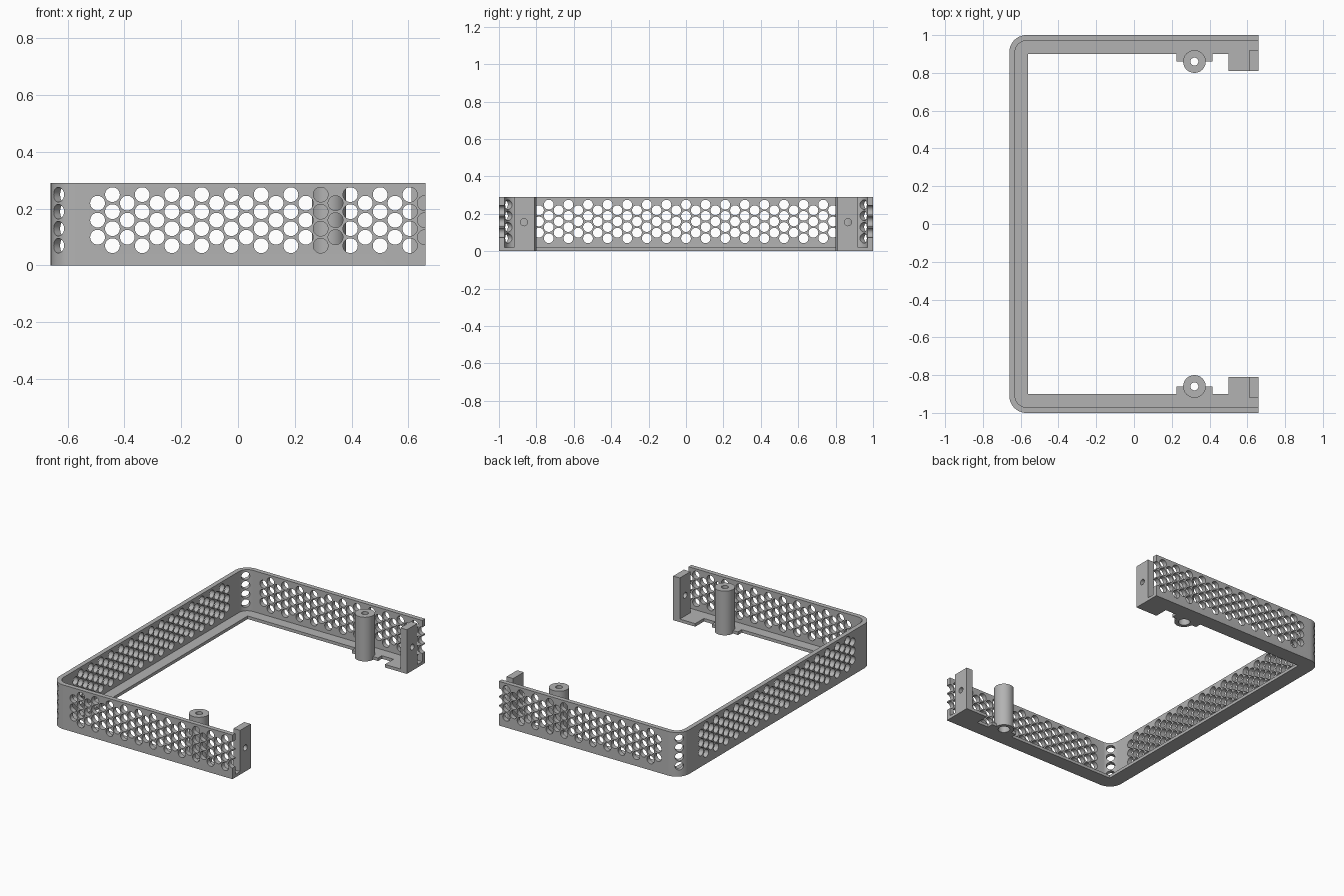
import bpy, bmesh, math
from mathutils import Matrix, Vector

cube = bpy.data.objects.get("Cube")
if cube:
    bpy.data.objects.remove(cube, do_unlink=True)

# Main dimensions
X, Y, H = 0.66, 1.0, 0.29
WALL, LIP, LIP_H, CORNER = 0.03, 0.10, 0.02, 0.09
HOLE_R, PITCH, ROW = 0.026, 0.0524, 0.06
POST_X, POST_Y, POST_R, BORE_R = 0.32, 0.86, 0.06, 0.021

grey = bpy.data.materials.new("mid_grey")
grey.use_nodes = True
grey.diffuse_color = (0.45, 0.45, 0.45, 1)
grey.node_tree.nodes["Principled BSDF"].inputs["Base Color"].default_value = grey.diffuse_color
parts = []


def finish(name, bm, part=True):
    bmesh.ops.recalc_face_normals(bm, faces=bm.faces)
    mesh = bpy.data.meshes.new(name)
    bm.to_mesh(mesh)
    bm.free()
    ob = bpy.data.objects.new(name, mesh)
    bpy.context.collection.objects.link(ob)
    if part:
        mesh.materials.append(grey)
        parts.append(ob)
    else:
        ob.hide_render = True
    return ob


def prism(name, outline, z0, z1):
    bm = bmesh.new()
    face = bm.faces.new([bm.verts.new((x, y, z0)) for x, y in outline])
    up = bmesh.ops.extrude_face_region(bm, geom=[face])["geom"]
    bmesh.ops.translate(bm, vec=(0, 0, z1 - z0),
                        verts=[v for v in up if isinstance(v, bmesh.types.BMVert)])
    return finish(name, bm)


def add_cylinder(bm, centre, axis, radius, depth, sides=32):
    turn = Vector(axis).to_track_quat('Z', 'Y').to_matrix().to_4x4()
    bmesh.ops.create_cone(bm, cap_ends=True, segments=sides, radius1=radius, radius2=radius,
                          depth=depth, matrix=Matrix.Translation(centre) @ turn)


def cut(target, bm):
    cutter = finish("cutter", bm, part=False)
    mod = target.modifiers.new("cut", 'BOOLEAN')
    mod.operation, mod.solver, mod.object = 'DIFFERENCE', 'EXACT', cutter
    graph = bpy.context.evaluated_depsgraph_get()
    mesh = bpy.data.meshes.new_from_object(target.evaluated_get(graph))
    target.modifiers.clear()
    target.data = mesh
    bpy.data.objects.remove(cutter, do_unlink=True)


def u_path(inset, steps=12):
    """Rounded U, from the front arm's end round to the back arm's end."""
    half = []
    for i in range(steps + 1):
        a = math.pi / 2 * i / steps
        r = CORNER - inset
        half.append((CORNER - X - r * math.sin(a), CORNER - Y - r * math.cos(a)))
    half.insert(0, (X, inset - Y))
    return half + [(x, -y) for x, y in reversed(half)]


# Perforated wall
wall = prism("perforated_wall", u_path(0) + u_path(WALL)[::-1], 0, H)


def column(four):
    start, count = (0.069, 4) if four else (0.099, 3)
    return [start + ROW * j for j in range(count)]


holes = bmesh.new()
for i in range(23):                         # both arms
    for z in column(i % 2 == 1):
        add_cylinder(holes, (0.658 - PITCH * i, 0, z), (0, 1, 0), HOLE_R, 2 * Y + 0.2)
for i in range(-15, 16):                    # long side
    for z in column(i % 2 == 0):
        add_cylinder(holes, (-X + WALL / 2, PITCH * i, z), (1, 0, 0), HOLE_R, 0.1)
for side in (-1, 1):                        # rounded corners
    axis = Vector((-1, side, 0)).normalized()
    for z in column(True):
        centre = Vector((CORNER - X, side * (Y - CORNER), z)) + axis * (CORNER - WALL / 2)
        add_cylinder(holes, centre, axis, HOLE_R, 0.1)
cut(wall, holes)

# Bottom lip, widened under the posts and end plates
PAD, TAB = POST_Y, 0.81
edge = Y - LIP
inner = [(X, TAB), (0.5, TAB), (0.5, edge), (0.415, edge), (0.415, PAD),
         (0.225, PAD), (0.225, edge), (LIP - X, edge)]
inner += [(x, -y) for x, y in reversed(inner)]
lip = prism("bottom_lip", u_path(WALL) + inner, 0, LIP_H)
seats = bmesh.new()
for side in (-1, 1):
    add_cylinder(seats, (POST_X, side * POST_Y, 0), (0, 0, 1), POST_R, 0.2, 48)
cut(lip, seats)

for side, label in ((-1, "front"), (1, "back")):
    # Screw post with a wider bore at the bottom
    bm = bmesh.new()
    profile = [(BORE_R, H), (POST_R, H), (POST_R, 0), (0.036, 0), (0.036, 0.05), (BORE_R, 0.05)]
    ring = [bm.verts.new((r, 0, z)) for r, z in profile]
    edges = [bm.edges.new((ring[i - 1], ring[i])) for i in range(len(ring))]
    bmesh.ops.spin(bm, geom=ring + edges, cent=(0, 0, 0), axis=(0, 0, 1),
                   angle=math.tau, steps=48, use_merge=True)
    bmesh.ops.remove_doubles(bm, verts=bm.verts, dist=0.0001)
    bmesh.ops.translate(bm, verts=bm.verts, vec=(POST_X, side * POST_Y, 0))
    finish(label + "_screw_post", bm)

    # Upright end plate with a screw hole
    near, far = side * TAB, side * 0.92
    plate = prism(label + "_end_plate",
                  [(0.612, near), (X, near), (X, far), (0.612, far)], LIP_H, H)
    bm = bmesh.new()
    add_cylinder(bm, (X, side * 0.866, 0.155), (1, 0, 0), 0.019, 0.2)
    cut(plate, bm)

# Smooth the round surfaces, keep edges sharp
bpy.ops.object.select_all(action='DESELECT')
for ob in parts:
    ob.select_set(True)
bpy.context.view_layer.objects.active = parts[0]
bpy.ops.object.shade_smooth_by_angle(angle=math.radians(30))
